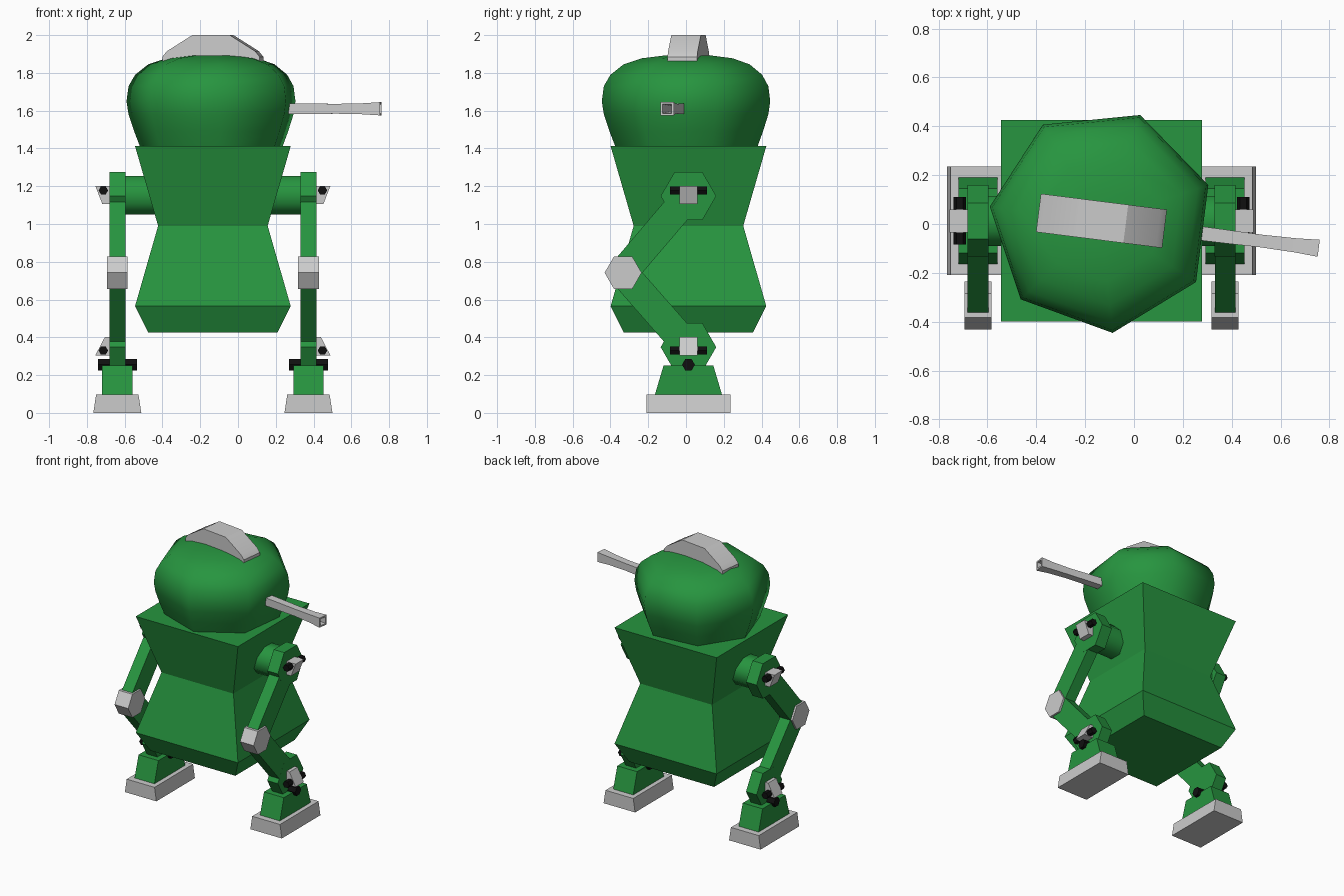
import bpy, bmesh, math
from mathutils import Matrix, Vector

if "Cube" in bpy.data.objects:
    bpy.data.objects.remove(bpy.data.objects["Cube"])

CX, CY = -0.133, 0.013          # centre of the body; the gun sticks out to +x
LEG = 0.506                     # leg distance from the body centre
TURN = Matrix.Rotation(math.radians(-7.2), 4, 'Z')


def material(name, rgb):
    m = bpy.data.materials.new(name)
    m.diffuse_color = (*rgb, 1)
    m.use_nodes = True
    m.node_tree.nodes["Principled BSDF"].inputs["Base Color"].default_value = m.diffuse_color
    return m


GREEN = material("green_paint", (0.02, 0.30, 0.05))
BLACK = material("black_rubber", (0.005, 0.005, 0.005))


def loft(name, rings, mat=None, smooth=None, turn=None, closed=False):
    """Skin a list of equal-sized point rings, capped or looped round."""
    bm = bmesh.new()
    rows = [[bm.verts.new(p) for p in ring] for ring in rings]
    n = len(rows[0])
    pairs = list(zip(rows, rows[1:])) + ([(rows[-1], rows[0])] if closed else [])
    for a, b in pairs:
        for i in range(n):
            j = (i + 1) % n
            bm.faces.new((a[i], a[j], b[j], b[i]))
    if not closed:
        bm.faces.new(rows[0])
        bm.faces.new(rows[-1])
    bmesh.ops.recalc_face_normals(bm, faces=bm.faces)
    if turn:
        bm.transform(turn)
    bm.transform(Matrix.Translation((CX, CY, 0)))
    me = bpy.data.meshes.new(name)
    bm.to_mesh(me)
    bm.free()
    ob = bpy.data.objects.new(name, me)
    bpy.context.collection.objects.link(ob)
    if mat:
        me.materials.append(mat)
    if smooth:
        bpy.ops.object.select_all(action='DESELECT')
        ob.select_set(True)
        bpy.context.view_layer.objects.active = ob
        bpy.ops.object.shade_smooth_by_angle(angle=math.radians(smooth))
    return ob


def rect(hx, hy, z, x=0):
    return [(x + sx * hx, sy * hy, z) for sx, sy in ((-1, -1), (1, -1), (1, 1), (-1, 1))]


def ngon(n, r, cy=0, cz=0, phase=0):
    return [(cy + r * math.cos(phase + i * math.tau / n),
             cz + r * math.sin(phase + i * math.tau / n)) for i in range(n)]


def prism_x(name, profile, x0, x1, mat=None, smooth=None):
    """Extrude a (y, z) profile along x."""
    return loft(name, [[(x, y, z) for y, z in profile] for x in (x0, x1)], mat, smooth)


def prism_y(name, profile, y0, y1, mat=None, smooth=None, turn=None):
    """Extrude an (x, z) profile along y."""
    return loft(name, [[(x, y, z) for x, z in profile] for y in (y0, y1)], mat, smooth, turn)


# Square waisted torso
loft("torso", [rect(h, h, z) for h, z in
               ((0.342, 0.425), (0.412, 0.565), (0.29, 0.99), (0.412, 1.412))], GREEN)

# Seven-sided dome head
head_profile = [(0.385, 1.40), (0.42, 1.49), (0.45, 1.58), (0.461, 1.65), (0.45, 1.73),
                (0.415, 1.79), (0.345, 1.845), (0.25, 1.877), (0.12, 1.893)]
loft("head", [[(x, y, z) for x, y in ngon(7, r, phase=math.pi)] for r, z in head_profile],
     GREEN, 60, TURN)

# Crest on top of the head
prism_y("head_crest", [(-0.26, 1.86), (-0.26, 1.885), (-0.235, 1.915), (-0.10, 2.0), (0.10, 2.0),
                       (0.235, 1.915), (0.26, 1.885), (0.26, 1.86)], -0.079, 0.079, None, 20, TURN)

# Hollow square gun barrel
barrel = [(0.38, 0.029), (0.50, 0.028), (0.66, 0.026), (0.80, 0.029), (0.896, 0.035),
          (0.896, 0.024), (0.70, 0.018), (0.39, 0.018)]
loft("gun_barrel", [[(x, y, 1.61 + z) for y, z in ngon(4, h * math.sqrt(2), phase=math.pi / 4)]
                    for x, h in barrel], None, 30, TURN, closed=True)


def limb(a, b, w):
    """Straight bar outline between two (y, z) points."""
    a, b = Vector(a), Vector(b)
    d = (b - a).normalized() * w
    s = Vector((-d.y, d.x))
    return [tuple(p) for p in (a + s, b + s, b - s, a - s)]


HIP, KNEE, ANKLE = (0, 1.148), (-0.346, 0.742), (0, 0.348)

for side, label in ((-1, "left"), (1, "right")):
    def px(name, profile, x0, x1, mat=None, smooth=None):
        prism_x(f"{label}_{name}", profile, side * x0, side * x1, mat, smooth)

    # Shoulder axle and leg segments
    px("axle", ngon(8, 0.111, 0, 1.152, math.pi / 8), 0.2, 0.47, GREEN, 50)
    px("hip_joint", ngon(6, 0.147, *HIP), 0.463, 0.548, GREEN)
    px("thigh", limb(HIP, KNEE, 0.078), 0.4635, 0.5475, GREEN)
    px("shin", limb(KNEE, ANKLE, 0.078), 0.4635, 0.5475, GREEN)
    px("ankle_joint", ngon(6, 0.147, *ANKLE), 0.463, 0.548, GREEN)
    px("knee_cap", ngon(6, 0.098, *KNEE), LEG - 0.055, LEG + 0.055)

    # Grey brackets with black pins on the hip and ankle
    for part, z0, top, bottom in (("hip", 1.105, 0.622, 0.585), ("ankle", 0.305, 0.572, 0.622)):
        prism_y(f"{label}_{part}_bracket",
                [(side * x, z) for x, z in ((0.54, z0), (bottom, z0),
                                            (top, z0 + 0.096), (0.54, z0 + 0.096))],
                -0.047, 0.047)
        zc = 1.178 if part == "hip" else 0.33
        pin = [(side * 0.58 + u, v) for u, v in ngon(6, 0.025, 0, zc)]
        prism_y(f"{label}_{part}_pin", pin, -0.097, 0.097, BLACK)

    # Ankle axle and foot
    px("ankle_axle", ngon(6, 0.034, 0, 0.255), LEG - 0.103, LEG + 0.103, BLACK)
    px("foot_block", [(-0.178, 0.095), (0.178, 0.095), (0.132, 0.25), (-0.132, 0.25)],
       LEG - 0.08, LEG + 0.08, GREEN)
    loft(f"{label}_foot", [rect(0.127, 0.222, 0, side * LEG),
                           rect(0.112, 0.222, 0.098, side * LEG)])
